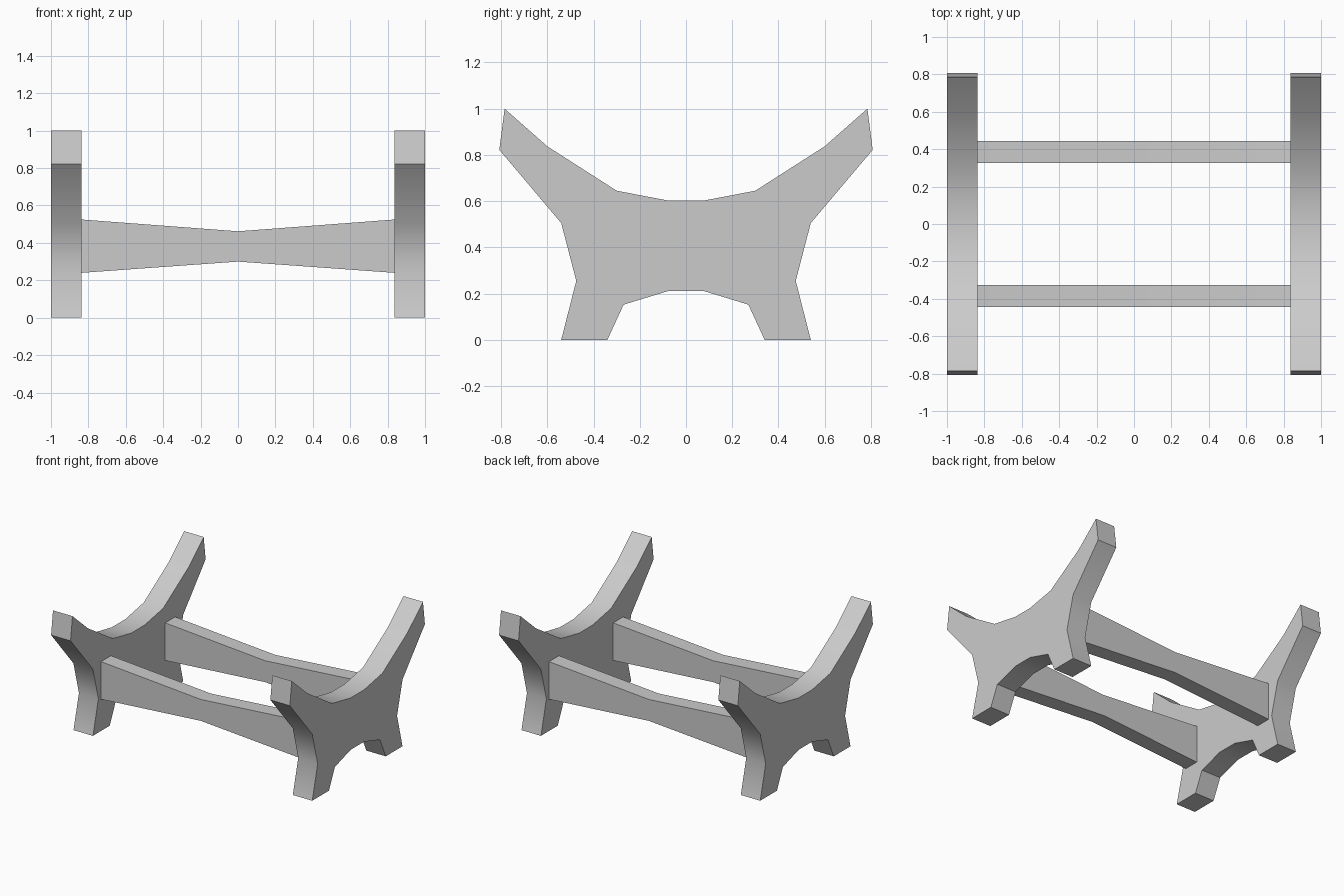
import bpy, bmesh, math
from mathutils import Vector

if "Cube" in bpy.data.objects:
    bpy.data.objects.remove(bpy.data.objects["Cube"])


def prism(name, outline, offset):
    """Extrude a closed planar outline along offset, smoothing gentle bends."""
    bm = bmesh.new()
    face = bm.faces.new([bm.verts.new(p) for p in outline])
    ext = bmesh.ops.extrude_face_region(bm, geom=[face], use_keep_orig=True)
    moved = [g for g in ext["geom"] if isinstance(g, bmesh.types.BMVert)]
    bmesh.ops.translate(bm, verts=moved, vec=Vector(offset))
    bmesh.ops.recalc_face_normals(bm, faces=bm.faces)
    mesh = bpy.data.meshes.new(name)
    bm.to_mesh(mesh)
    bm.free()
    obj = bpy.data.objects.new(name, mesh)
    bpy.context.collection.objects.link(obj)
    bpy.ops.object.select_all(action="DESELECT")
    obj.select_set(True)
    bpy.context.view_layer.objects.active = obj
    bpy.ops.object.shade_smooth_by_angle(angle=math.radians(32))
    return obj


# Half outline of an end frame (y, z), from top centre round to bottom centre
half = [(0.08, 0.603), (0.30, 0.645), (0.60, 0.837), (0.785, 1.0),
        (0.808, 0.822), (0.54, 0.505), (0.475, 0.255), (0.54, 0.0),
        (0.34, 0.0), (0.27, 0.152), (0.08, 0.21)]
profile = half + [(-y, z) for y, z in reversed(half)]

# Cross-brace outline (x, z), narrowing at the middle
inner = 0.837
brace = [(-inner, 0.24), (0, 0.30), (inner, 0.24),
         (inner, 0.525), (0, 0.462), (-inner, 0.525)]

for side, s in (("left", -1), ("right", 1)):
    prism(f"{side}_end_frame", [(s, y, z) for y, z in profile],
          (-s * (1 - inner), 0, 0))

for side, s in (("front", -1), ("back", 1)):
    prism(f"{side}_cross_brace", [(x, s * 0.325, z) for x, z in brace],
          (0, s * 0.118, 0))
